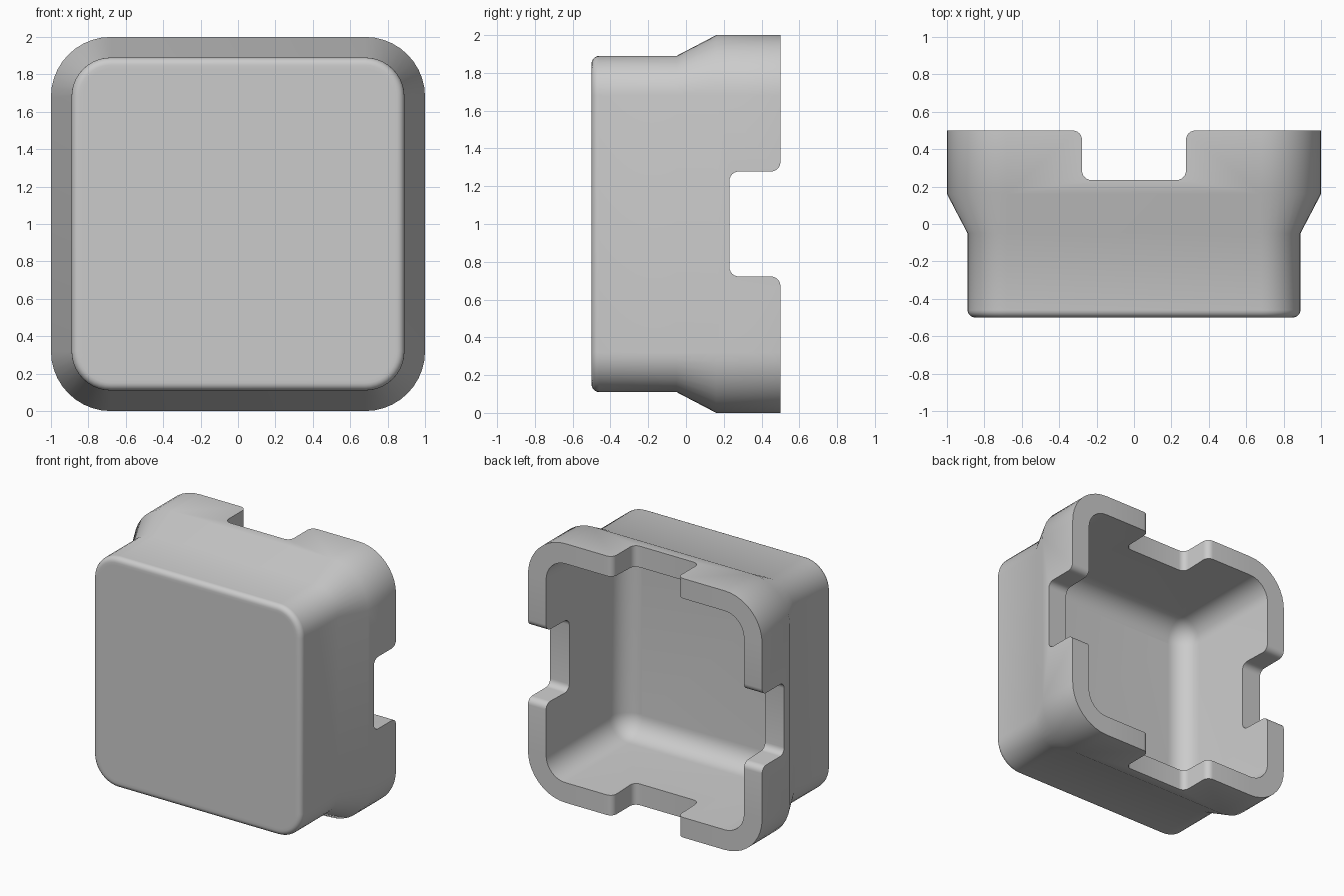
import bpy, bmesh, math
from mathutils import Matrix

cube = bpy.data.objects.get("Cube")
if cube:
    bpy.data.objects.remove(cube)

CENTRE_Z = 1.0
STEPS = 10  # segments per rounded corner

grey = bpy.data.materials.new("light_grey")
grey.use_nodes = True
GREY = (0.6, 0.6, 0.6, 1)
grey.diffuse_color = GREY
grey.node_tree.nodes["Principled BSDF"].inputs["Base Color"].default_value = GREY


def arc(cx, cy, r, start, end, steps=STEPS):
    angles = [math.radians(start + (end - start) * i / steps) for i in range(steps + 1)]
    return [(cx + r * math.cos(a), cy + r * math.sin(a)) for a in angles]


def rounded_square(half, r):
    c = half - r
    pts = []
    for sx, sz, start in ((1, 1, 0), (-1, 1, 90), (-1, -1, 180), (1, -1, 270)):
        pts += arc(sx * c, sz * c, r, start, start + 90)
    return pts


def finish(bm, name):
    bmesh.ops.recalc_face_normals(bm, faces=bm.faces)
    mesh = bpy.data.meshes.new(name)
    bm.to_mesh(mesh)
    bm.free()
    mesh.materials.append(grey)
    obj = bpy.data.objects.new(name, mesh)
    bpy.context.collection.objects.link(obj)
    return obj


# Box shell: one profile from the front panel, around the rim, to the inner floor
# Each ring is (y, half width, corner radius)
def shell():
    rings = [(-0.5, 0.83, 0.15)]
    rings += [(y, w, w - 0.68) for w, y in arc(0.85, -0.46, 0.04, -90, 0, 5)]
    rings += [(-0.05, 0.89, 0.21), (0.16, 1.0, 0.32), (0.5, 1.0, 0.32)]
    # Cavity: lightly drafted straight walls, then a round fillet into the floor
    rings += [(0.5, 0.845, 0.165)]
    rings += [(y, w, w - 0.655) for w, y in arc(0.66, -0.24, 0.16, 0, -90)]
    bm = bmesh.new()
    loops = [[bm.verts.new((x, y, z + CENTRE_Z)) for x, z in rounded_square(w, r)]
             for y, w, r in rings]
    n = len(loops[0])
    for a, b in zip(loops, loops[1:]):
        for i in range(n):
            j = (i + 1) % n
            bm.faces.new((a[i], a[j], b[j], b[i]))
    bm.faces.new(loops[0])
    bm.faces.new(loops[-1])
    return finish(bm, "box_shell")


# Bar cutter for the notches, rounded at its floor and flared at its mouth
def notch_cutter(name, floor, turn):
    half, r = 0.278, 0.05
    side = arc(half - r, floor + r, r, -90, 0, 6)
    side += arc(half + r, 0.5 - r, r, 180, 90, 6)
    side.append((half + r, 0.7))
    profile = side + [(-x, y) for x, y in reversed(side)]
    bm = bmesh.new()
    face = bm.faces.new([bm.verts.new((x, y, -1.5)) for x, y in profile])
    out = bmesh.ops.extrude_face_region(bm, geom=[face])["geom"]
    top = [v for v in out if isinstance(v, bmesh.types.BMVert)]
    bmesh.ops.translate(bm, verts=top, vec=(0, 0, 3))
    bm.transform(Matrix.Translation((0, 0, CENTRE_Z)) @ Matrix.Rotation(turn, 4, "Y"))
    obj = finish(bm, name)
    obj.hide_render = True
    return obj


box = shell()
bpy.context.view_layer.objects.active = box
box.select_set(True)

# Notches through the top and bottom walls, then through both side walls
for name, floor, turn in (("vertical_notch_cutter", 0.235, 0),
                          ("side_notch_cutter", 0.23, math.pi / 2)):
    cutter = notch_cutter(name, floor, turn)
    cut = box.modifiers.new(name, "BOOLEAN")
    cut.operation = "DIFFERENCE"
    cut.solver = "EXACT"
    cut.object = cutter
    bpy.ops.object.modifier_apply(modifier=cut.name)
    bpy.data.objects.remove(cutter)

bpy.ops.object.shade_smooth_by_angle(angle=math.radians(32))
